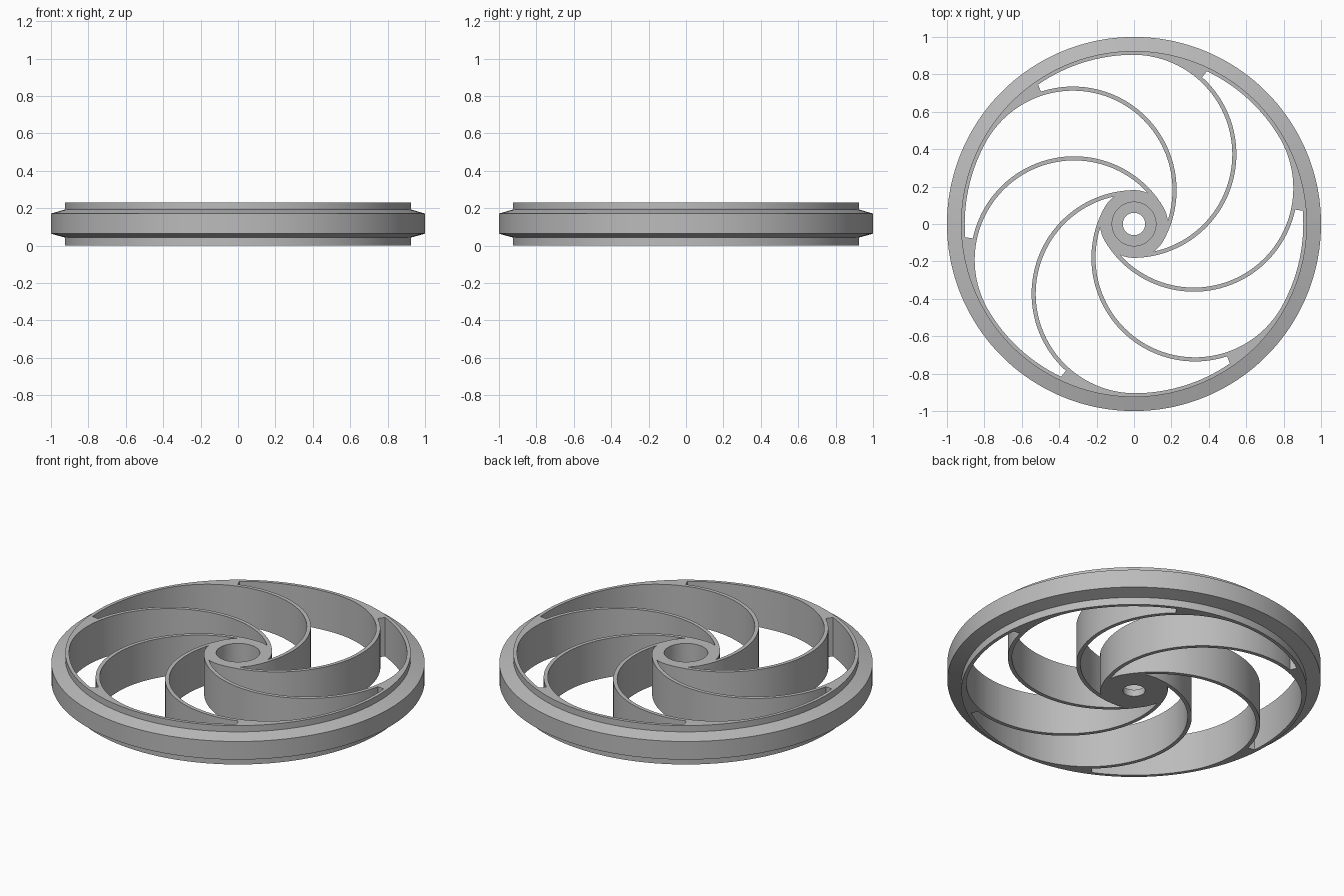
import bpy, bmesh
from math import sin, cos, radians, pi

if "Cube" in bpy.data.objects:
    bpy.data.objects.remove(bpy.data.objects["Cube"])

HEIGHT = 0.23
RIM_IN, HUB = 0.905, 0.181             # inner rim wall, hub wall
OFFSET = 0.373                         # spoke arc centre from the axle
ARC_IN, ARC_OUT = 0.532, 0.554         # faces of each curved spoke
SPOKES, FIRST = 6, 31

grey = bpy.data.materials.new("plain_grey")
grey.use_nodes = True
grey.diffuse_color = (0.5, 0.5, 0.5, 1)
grey.node_tree.nodes["Principled BSDF"].inputs["Base Color"].default_value = (0.5, 0.5, 0.5, 1)


def new_object(name, bm):
    bmesh.ops.recalc_face_normals(bm, faces=bm.faces)
    mesh = bpy.data.meshes.new(name)
    bm.to_mesh(mesh)
    bm.free()
    mesh.materials.append(grey)
    obj = bpy.data.objects.new(name, mesh)
    bpy.context.collection.objects.link(obj)
    return obj


def lathe(name, profile, steps=180):
    """Revolve a closed (radius, height) profile around the axle."""
    bm = bmesh.new()
    rings = [[bm.verts.new((r * cos(2 * pi * i / steps), r * sin(2 * pi * i / steps), z))
              for r, z in profile] for i in range(steps)]
    for i in range(steps):
        a, b = rings[i], rings[(i + 1) % steps]
        for j in range(len(profile)):
            k = (j + 1) % len(profile)
            bm.faces.new((a[j], b[j], b[k], a[k]))
    return new_object(name, bm)


def arc(radius, start, end, steps, centre_angle=0, offset=0):
    """Points on an arc, in degrees, about a centre set off from the axle."""
    cx, cy = offset * cos(radians(centre_angle)), offset * sin(radians(centre_angle))
    angles = [radians(start + (end - start) * i / steps) for i in range(steps + 1)]
    return [(cx + radius * cos(t), cy + radius * sin(t)) for t in angles]


def gap_outline(a):
    """Opening between the spoke centred at angle a and the next one."""
    b = a + 360 / SPOKES
    return (arc(ARC_IN, a + 191.1, a + 359, 64, a, OFFSET)
            + arc(RIM_IN, a + 1, b - 26.5, 14)
            + arc(ARC_OUT, b - 43, b - 179, 56, b, OFFSET)
            + arc(HUB, b - 181, b - 205, 8))


# Wheel body: stepped rim outside, bored and recessed hub inside
wheel = lathe("spoked_wheel", [
    (0.06, 0), (0.925, 0), (0.925, 0.043), (1, 0.064), (1, 0.171),
    (0.925, 0.193), (0.925, HEIGHT), (0.117, HEIGHT), (0.117, 0.04), (0.06, 0.04)])

# Cutters for the openings that leave the curved spokes standing
bm = bmesh.new()
for n in range(SPOKES):
    outline = gap_outline(FIRST + n * 360 / SPOKES)
    face = bm.faces.new([bm.verts.new((x, y, -0.1)) for x, y in outline])
    top = bmesh.ops.extrude_face_region(bm, geom=[face])["geom"]
    bmesh.ops.translate(bm, vec=(0, 0, HEIGHT + 0.2),
                        verts=[v for v in top if isinstance(v, bmesh.types.BMVert)])
cutter = new_object("gap_cutter", bm)
cutter.hide_render = True

cut = wheel.modifiers.new("gaps", "BOOLEAN")
cut.operation = "DIFFERENCE"
cut.solver = "EXACT"
cut.object = cutter

bpy.ops.object.select_all(action="DESELECT")
wheel.select_set(True)
bpy.context.view_layer.objects.active = wheel
bpy.ops.object.modifier_apply(modifier=cut.name)
bpy.data.objects.remove(cutter)
bpy.ops.object.shade_smooth_by_angle(angle=radians(12))
